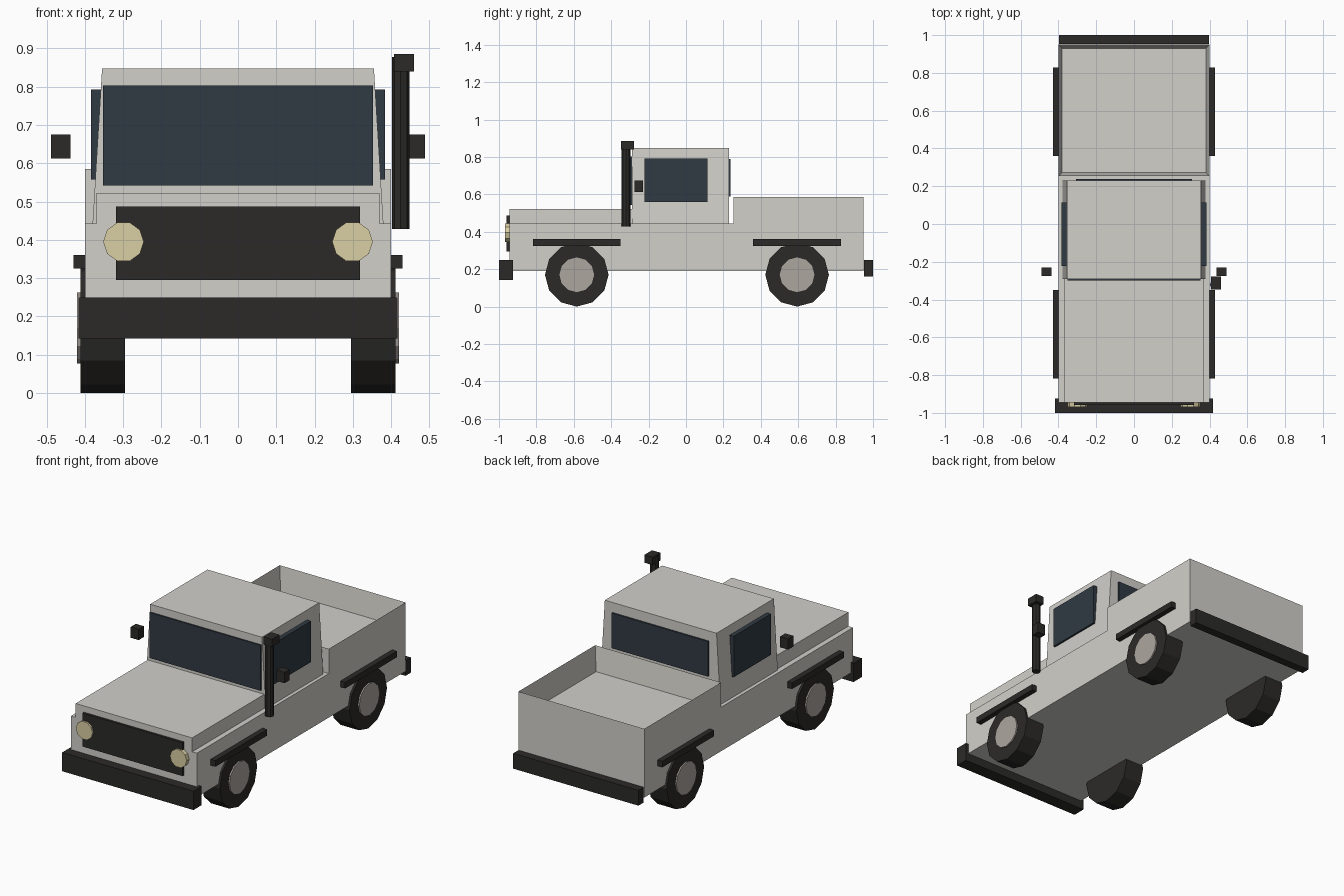
import bpy, bmesh, math
from mathutils import Matrix, Vector

if "Cube" in bpy.data.objects:
    bpy.data.objects.remove(bpy.data.objects["Cube"])


def material(name, color):
    m = bpy.data.materials.new(name)
    m.diffuse_color = (*color, 1)
    m.use_nodes = True
    m.node_tree.nodes["Principled BSDF"].inputs["Base Color"].default_value = m.diffuse_color
    return m


PAINT = material("paint", (0.64, 0.63, 0.59))
BLACK = material("black_trim", (0.024, 0.023, 0.021))
GLASS = material("glass", (0.03, 0.042, 0.056))
LAMP = material("lamp", (0.70, 0.62, 0.37))
STEEL = material("wheel_steel", (0.42, 0.38, 0.35))


def finish(name, bm, mat):
    bmesh.ops.recalc_face_normals(bm, faces=bm.faces)
    mesh = bpy.data.meshes.new(name)
    bm.to_mesh(mesh)
    bm.free()
    mesh.materials.append(mat)
    ob = bpy.data.objects.new(name, mesh)
    bpy.context.collection.objects.link(ob)
    return ob


def box(name, x, y, z, mat, top_x=1.0):
    """Box from (min, max) ranges; top_x narrows the top across x."""
    bm = bmesh.new()
    bmesh.ops.create_cube(bm, size=1)
    for v in bm.verts:
        taper = top_x if v.co.z > 0 else 1
        v.co = Vector([(r[0] + r[1]) / 2 + c * (r[1] - r[0]) for r, c in zip((x, y, z), v.co)])
        v.co.x *= taper
    return finish(name, bm, mat)


def cylinder(name, center, radius, depth, sides, axis, mat, spin=0.0):
    bm = bmesh.new()
    bmesh.ops.create_cone(bm, cap_ends=True, segments=sides, radius1=radius, radius2=radius, depth=depth)
    turn = {"X": Matrix.Rotation(math.pi / 2, 4, "Y"),
            "Y": Matrix.Rotation(math.pi / 2, 4, "X"),
            "Z": Matrix.Identity(4)}[axis]
    bm.transform(Matrix.Translation(center) @ turn @ Matrix.Rotation(spin, 4, "Z"))
    return finish(name, bm, mat)


def span(side, inner, outer):
    """x range on one side of the truck."""
    return tuple(sorted((side * inner, side * outer)))


# Body, bonnet and tapered cab
box("lower_body", (-0.40, 0.40), (-0.945, 0.95), (0.19, 0.443), PAINT)
box("bonnet", (-0.37, 0.37), (-0.945, -0.285), (0.44, 0.523), PAINT)
box("cab", (-0.38, 0.38), (-0.29, 0.23), (0.44, 0.847), PAINT, top_x=0.355 / 0.38)

# Open cargo bed: inset the top of a block and push it down to the floor
bm = bmesh.new()
bmesh.ops.create_cube(bm, size=1, matrix=Matrix.Translation((0, 0.6015, 0.514))
                      @ Matrix.Diagonal((0.80, 0.697, 0.142, 1)))
top = max(bm.faces, key=lambda f: f.calc_center_median().z)
bmesh.ops.inset_region(bm, faces=[top], thickness=0.028)
for v in top.verts:
    v.co.z = 0.446
finish("cargo_bed", bm, PAINT)

# Windows
box("windscreen", (-0.353, 0.353), (-0.299, -0.28), (0.542, 0.803), GLASS)
box("rear_window", (-0.306, 0.306), (0.22, 0.239), (0.588, 0.79), GLASS)

# Bumpers and grille
box("front_bumper", (-0.417, 0.417), (-1.0, -0.925), (0.142, 0.25), BLACK)
box("rear_bumper", (-0.398, 0.398), (0.952, 1.0), (0.162, 0.25), BLACK)
box("grille", (-0.318, 0.318), (-0.959, -0.94), (0.295, 0.487), BLACK)

# Parts repeated on both sides
for side, label in ((-1, "left"), (1, "right")):
    box(f"side_window_{label}", span(side, 0.352, 0.384), (-0.223, 0.115), (0.558, 0.793), GLASS)
    box(f"mirror_{label}", span(side, 0.438, 0.489), (-0.276, -0.229), (0.613, 0.675), BLACK)
    cylinder(f"headlight_{label}", (side * 0.299, -0.955, 0.395), 0.053, 0.028, 10, "Y", LAMP, math.pi / 2)
    for y, end in ((-0.584, "front"), (0.594, "rear")):
        cylinder(f"{end}_tyre_{label}", (side * 0.3535, y, 0.17), 0.17, 0.117, 12, "X", BLACK)
        cylinder(f"{end}_hub_{label}", (side * 0.39, y, 0.17), 0.093, 0.06, 12, "X", STEEL)
        box(f"{end}_flare_{label}", span(side, 0.39, 0.43), (y - 0.235, y + 0.235), (0.325, 0.36), BLACK)

# Raised air intake on the right side
cylinder("intake_pipe", (0.425, -0.321, 0.653), 0.023, 0.45, 8, "Z", BLACK)
box("intake_head", (0.407, 0.46), (-0.348, -0.279), (0.84, 0.885), BLACK)
